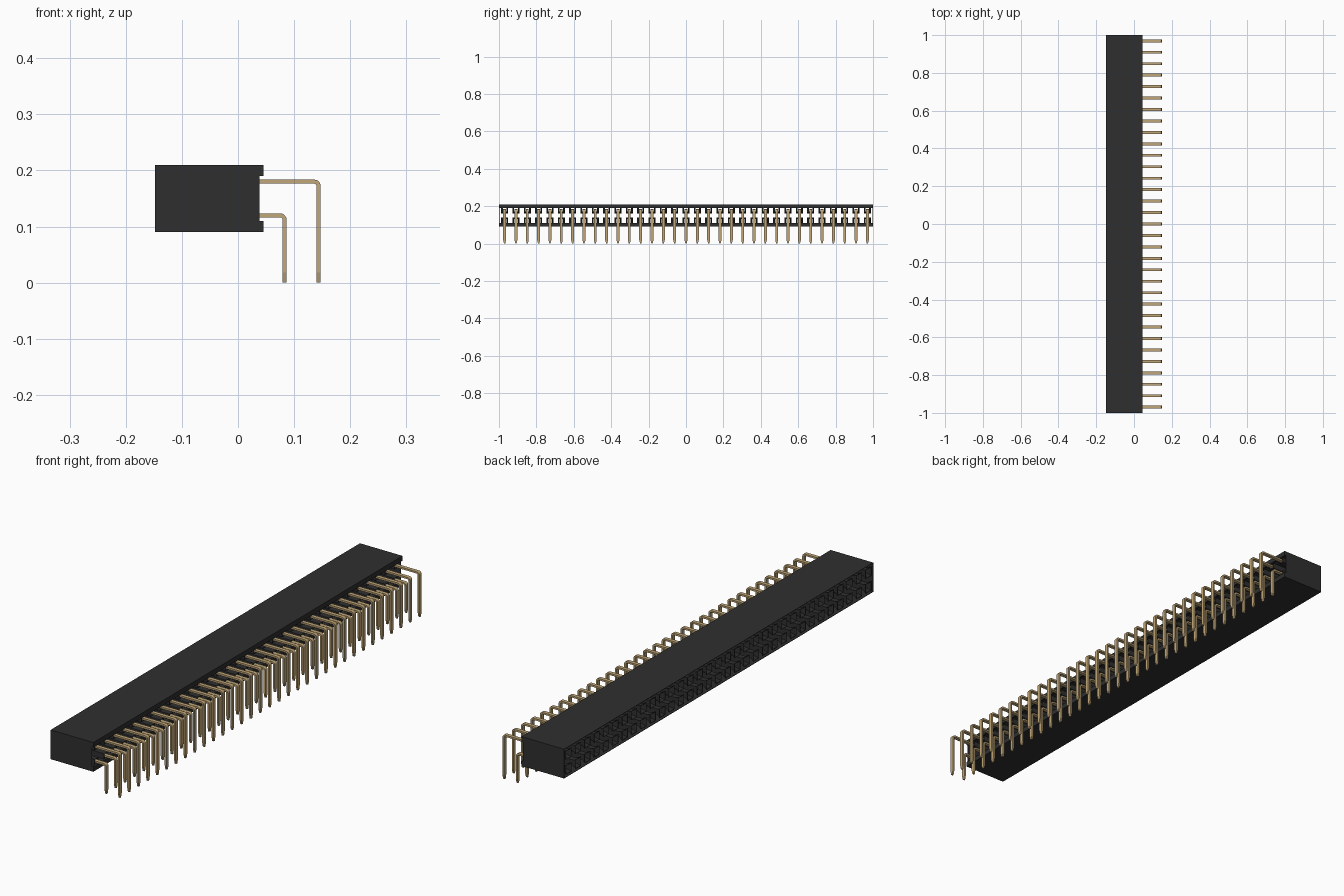
import bpy, bmesh, math
from mathutils import Vector

if "Cube" in bpy.data.objects:
    bpy.data.objects.remove(bpy.data.objects["Cube"], do_unlink=True)

COLS = 33
PITCH = 2.0 / COLS
FIRST_Y = -1 + PITCH / 2
X_FRONT, X_REAR, X_LIP = -0.148, 0.038, 0.045
Z_LOW, Z_HIGH = 0.09, 0.21
WALL = 0.002


def material(name, rgb, rough, metal=0.0):
    m = bpy.data.materials.new(name)
    m.use_nodes = True
    m.diffuse_color = (*rgb, 1)
    node = next(n for n in m.node_tree.nodes if n.type == 'BSDF_PRINCIPLED')
    node.inputs["Base Color"].default_value = (*rgb, 1)
    node.inputs["Roughness"].default_value = rough
    node.inputs["Metallic"].default_value = metal
    return m


black = material("black plastic", (0.028, 0.028, 0.028), 0.6)
gold = material("gold metal", (0.54, 0.39, 0.19), 0.5)


def finish(name, bm, mat):
    bmesh.ops.recalc_face_normals(bm, faces=bm.faces[:])
    mesh = bpy.data.meshes.new(name)
    bm.to_mesh(mesh)
    bm.free()
    mesh.materials.append(mat)
    ob = bpy.data.objects.new(name, mesh)
    bpy.context.scene.collection.objects.link(ob)
    return ob


def box(name, lo, hi, mat):
    bm = bmesh.new()
    bmesh.ops.create_cube(bm, size=1)
    for v in bm.verts:
        v.co = Vector([(a + b) / 2 + c * (b - a) for a, b, c in zip(lo, hi, v.co)])
    return finish(name, bm, mat)


def loft(bm, rings, closed=False):
    """Skin a list of four-cornered rings, capping the ends unless closed."""
    vs = [[bm.verts.new(p) for p in r] for r in rings]
    pairs = list(zip(vs, vs[1:])) + ([(vs[-1], vs[0])] if closed else [])
    for a, b in pairs:
        for i in range(4):
            j = (i + 1) % 4
            bm.faces.new((a[i], a[j], b[j], b[i]))
    if not closed:
        bm.faces.new(vs[0])
        bm.faces.new(vs[-1])


def repeat(ob):
    ob.location.y = FIRST_Y
    mod = ob.modifiers.new("columns", 'ARRAY')
    mod.count = COLS
    mod.use_relative_offset = False
    mod.use_constant_offset = True
    mod.constant_offset_displace = (0, PITCH, 0)


# Housing: thin outer walls, open towards the sockets and the pins
box("housing_top", (X_FRONT, -1, Z_HIGH - WALL), (X_LIP, 1, Z_HIGH), black)
box("housing_bottom", (X_FRONT, -1, Z_LOW), (X_LIP, 1, Z_LOW + WALL), black)
for side, y in (("right", -1), ("left", 1 - WALL)):
    box("housing_end_" + side, (X_FRONT, y, Z_LOW), (X_REAR, y + WALL, Z_HIGH), black)

# Lips along the pin side
box("lip_top", (X_REAR, -1, 0.19), (X_LIP, 1, Z_HIGH), black)
box("lip_bottom", (X_REAR, -1, Z_LOW), (X_LIP, 1, 0.11), black)


def socket(name, z):
    """Square tube with a flared mouth."""
    profile = [(X_FRONT, 0.0185), (-0.132, 0.0115), (X_REAR, 0.0115),
               (X_REAR, 0.0100), (-0.132, 0.0100), (X_FRONT, 0.0170)]
    corners = ((-1, -1), (1, -1), (1, 1), (-1, 1))
    bm = bmesh.new()
    loft(bm, [[(x, a * h, z + b * h) for a, b in corners] for x, h in profile], True)
    repeat(finish(name, bm, black))


def pin(name, z, x_end):
    """Flat strip bent downwards, with a tapered tip."""
    t, w, r = 0.0036, 0.0076, 0.008
    path = [(-0.12, z, 0, w)]
    for i in range(6):
        a = math.pi / 2 * i / 5
        path.append((x_end - r + r * math.sin(a), z - r + r * math.cos(a), a, w))
    path += [(x_end, 0.018, math.pi / 2, w), (x_end, 0, math.pi / 2, w * 0.4)]
    bm = bmesh.new()
    rings = []
    for x, pz, a, half in path:
        nx, nz = math.sin(a) * t, math.cos(a) * t
        rings.append([(x + s * nx, y * half, pz + s * nz)
                      for s, y in ((-1, -1), (1, -1), (1, 1), (-1, 1))])
    loft(bm, rings)
    repeat(finish(name, bm, gold))


# Two rows of sockets and pins
for row, z, x_end in (("upper", 0.18, 0.1437), ("lower", 0.12, 0.083)):
    socket(row + "_sockets", z)
    pin(row + "_pins", z, x_end)
